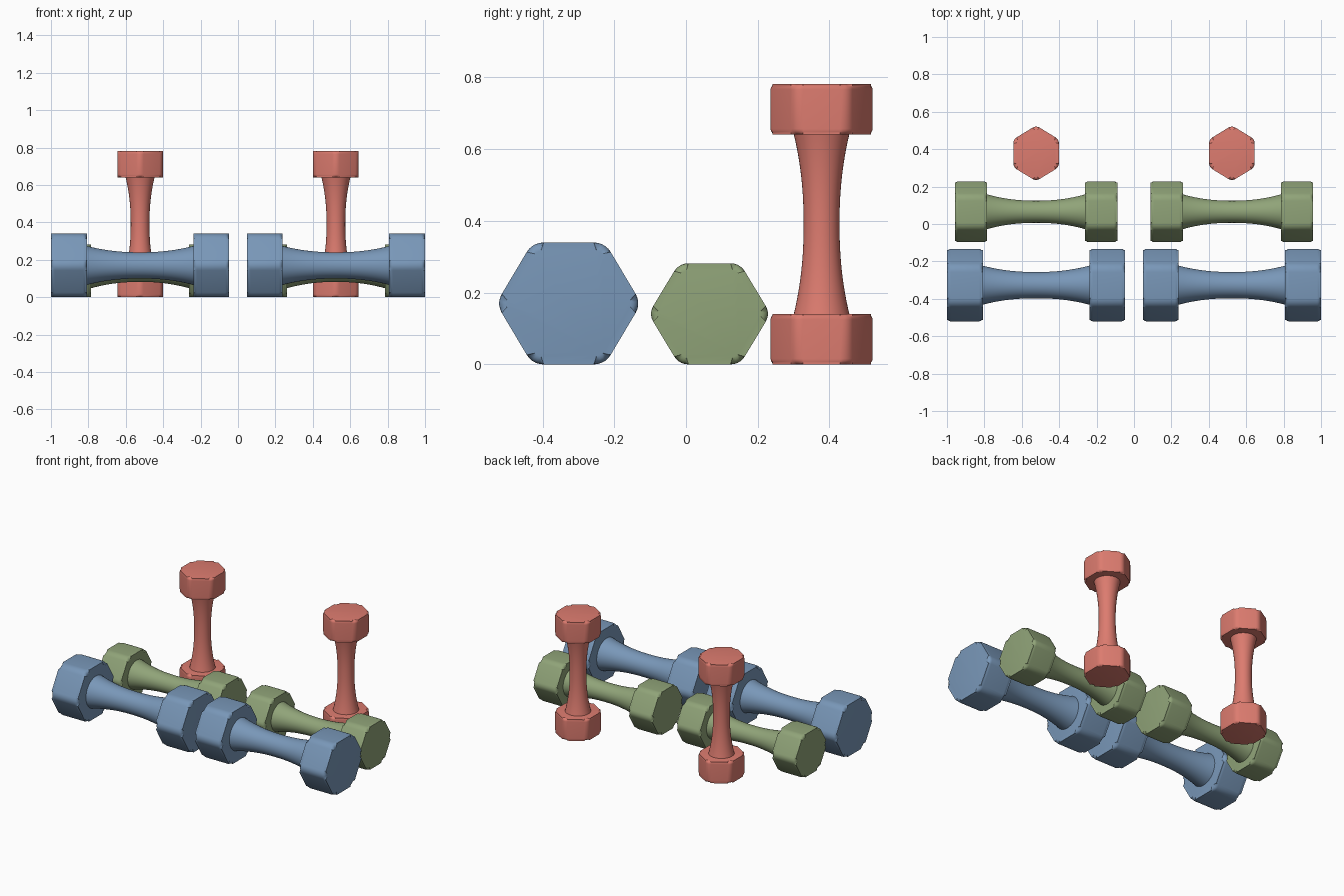
import bpy, bmesh
from math import pi, cos, sin, sqrt, radians
from mathutils import Matrix

if "Cube" in bpy.data.objects:
    bpy.data.objects.remove(bpy.data.objects["Cube"])


def material(name, rgb):
    m = bpy.data.materials.new(name)
    m.diffuse_color = (*rgb, 1)
    m.use_nodes = True
    m.node_tree.nodes["Principled BSDF"].inputs["Base Color"].default_value = m.diffuse_color
    return m


def rounded_hexagon(half_w, half_h, steps=5):
    """Hexagon with points on +-y, flats on +-z and filleted corners."""
    r = 0.31 * half_h
    corner = (half_h - r) * 2 / sqrt(3)      # circle of fillet centres
    sy = half_w / (corner + r)               # stretch to the wanted width
    pts = []
    for k in range(6):
        a = k * pi / 3
        for i in range(steps + 1):
            b = a - pi / 6 + i / steps * pi / 3
            pts.append(((corner * cos(a) + r * cos(b)) * sy,
                        corner * sin(a) + r * sin(b)))
    return pts


def add_head(bm, x0, x1, half_w, half_h, bevel):
    pts = rounded_hexagon(half_w, half_h)
    n = len(pts)
    rings = [[bm.verts.new((x, y, z)) for y, z in pts] for x in (x0, x1)]
    caps = [bm.faces.new(rings[0][::-1]), bm.faces.new(rings[1])]
    for i in range(n):
        j = (i + 1) % n
        bm.faces.new((rings[0][i], rings[0][j], rings[1][j], rings[1][i]))
    rim = [e for f in caps for e in f.edges]
    bmesh.ops.bevel(bm, geom=rim, offset=bevel, offset_type='OFFSET',
                    segments=4, profile=0.5, affect='EDGES', clamp_overlap=True)


def add_handle(bm, half, r_mid, r_end, sides=40, steps=24):
    rings = []
    for s in range(steps + 1):
        t = -1 + 2 * s / steps
        r = r_mid + (r_end - r_mid) * abs(t) ** 2.2
        rings.append([bm.verts.new((t * half, r * cos(2 * pi * i / sides),
                                    r * sin(2 * pi * i / sides))) for i in range(sides)])
    for a, b in zip(rings, rings[1:]):
        for i in range(sides):
            j = (i + 1) % sides
            bm.faces.new((a[i], a[j], b[j], b[i]))


def dumbbell(name, mat, loc, half, thick, half_w, half_h, r_mid, r_end, bevel, upright=False):
    bm = bmesh.new()
    inner = half - thick
    add_head(bm, -half, -inner, half_w, half_h, bevel)
    add_head(bm, inner, half, half_w, half_h, bevel)
    add_handle(bm, inner + 0.003, r_mid, r_end)
    if upright:
        bm.transform(Matrix.Rotation(-pi / 2, 4, 'Y'))
    bmesh.ops.recalc_face_normals(bm, faces=bm.faces)
    me = bpy.data.meshes.new(name)
    bm.to_mesh(me)
    bm.free()
    me.materials.append(mat)
    ob = bpy.data.objects.new(name, me)
    ob.location = loc
    bpy.context.collection.objects.link(ob)
    bpy.ops.object.select_all(action='DESELECT')
    ob.select_set(True)
    bpy.context.view_layer.objects.active = ob
    bpy.ops.object.shade_smooth_by_angle(angle=radians(35))


blue = material("blue", (0.19, 0.31, 0.48))
green = material("green", (0.28, 0.37, 0.19))
red = material("red", (0.72, 0.20, 0.16))

# One left and one right dumbbell of each size
for side, x in (("left", -0.5235), ("right", 0.5235)):
    dumbbell("large_dumbbell_" + side, blue, (x, -0.327, 0.17),
             0.4765, 0.192, 0.194, 0.17, 0.07, 0.105, 0.021)
    dumbbell("medium_dumbbell_" + side, green, (x, 0.0655, 0.141),
             0.4345, 0.172, 0.163, 0.141, 0.059, 0.094, 0.019)
    dumbbell("small_dumbbell_" + side, red, (x, 0.378, 0.391),
             0.391, 0.141, 0.1425, 0.122, 0.05, 0.078, 0.016, upright=True)
